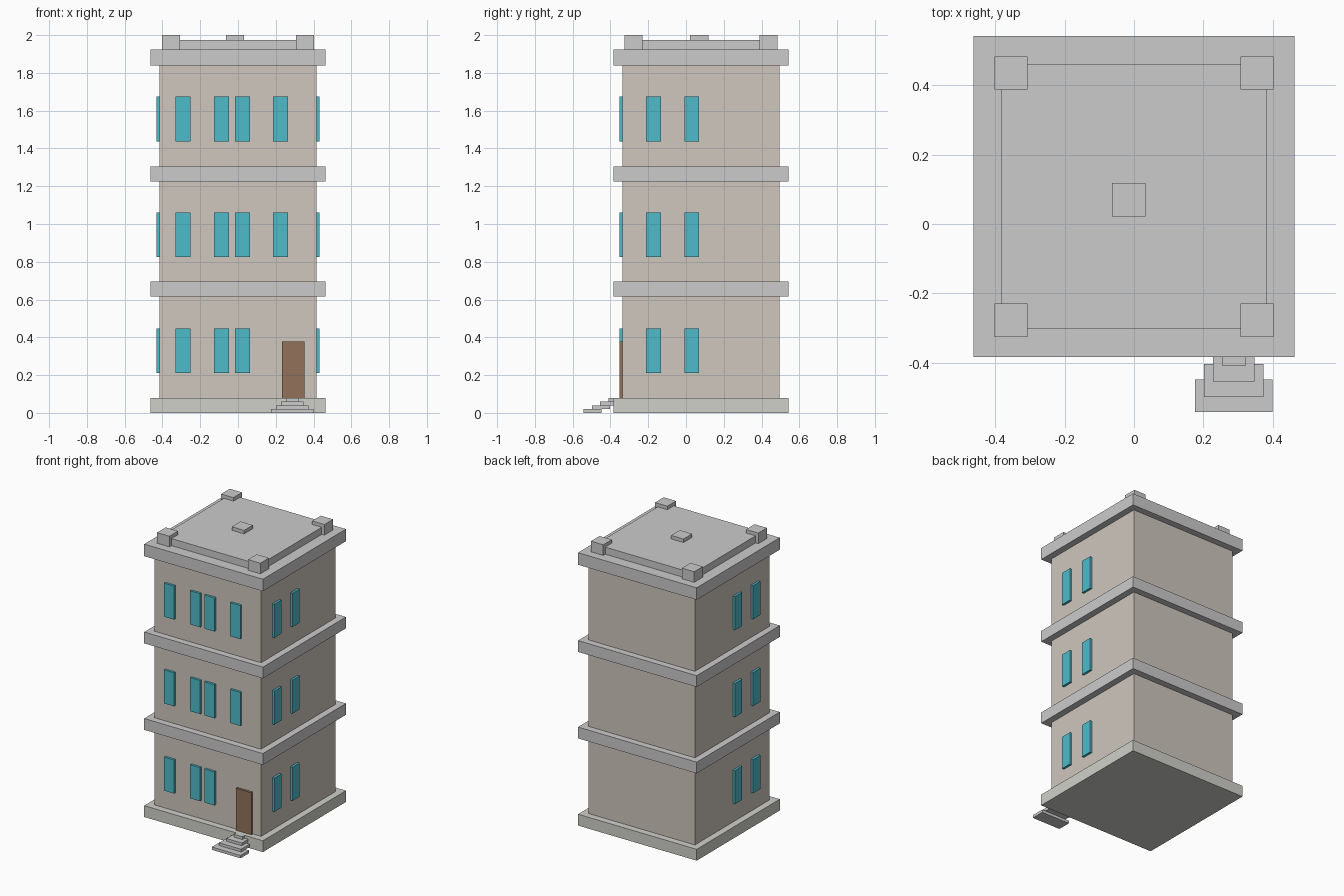
import bpy

if "Cube" in bpy.data.objects:
    bpy.data.objects.remove(bpy.data.objects["Cube"])


def material(name, rgb):
    m = bpy.data.materials.new(name)
    m.diffuse_color = (*rgb, 1)
    m.use_nodes = True
    m.node_tree.nodes["Principled BSDF"].inputs["Base Color"].default_value = m.diffuse_color
    return m


WALL = material("wall_beige", (0.62, 0.57, 0.51))
STONE = material("base_stone", (0.63, 0.63, 0.59))
GLASS = material("window_teal", (0.08, 0.50, 0.60))
WOOD = material("door_brown", (0.29, 0.17, 0.10))


def box(name, x, y, z, mat=None):
    """Box spanning the (min, max) ranges x, y, z."""
    spans = (x, y, z)
    bpy.ops.mesh.primitive_cube_add(size=1, location=[(a + b) / 2 for a, b in spans])
    ob = bpy.context.object
    ob.name = name
    ob.scale = [b - a for a, b in spans]
    bpy.ops.object.transform_apply(location=False, rotation=False, scale=True)
    if mat:
        ob.data.materials.append(mat)
    return ob


CY = 0.079  # the tower's centre in y; the steps project in front of it


def square(name, half, z, mat=None):
    return box(name, (-half, half), (CY - half, CY + half), z, mat)


BODY, SLAB, OUT = 0.416, 0.463, 0.016
FRONT = CY - BODY

# Plinth, storeys and the ledge above each storey
square("base", SLAB, (0, 0.08), STONE)
floors = [(0.08, 0.615), (0.695, 1.225), (1.305, 1.84)]
ledges = [(0.615, 0.695), (1.225, 1.305), (1.84, 1.925)]
for i, (f, l) in enumerate(zip(floors, ledges)):
    square(f"wall_floor_{i + 1}", BODY, f, WALL)
    square(f"ledge_{i + 1}", SLAB, l)

# Windows: front row (door replaces the last one downstairs) and both sides
W = 0.079
for i, z0 in enumerate((0.21, 0.825, 1.437)):
    z = (z0, z0 + 0.237)
    for x in (-0.331, -0.127, -0.016, 0.186)[:3 if i == 0 else 4]:
        box("front_window", (x, x + W), (FRONT - OUT, FRONT + OUT), z, GLASS)
    for y in (-0.211, -0.009):
        for s in (-1, 1):
            x = sorted((s * (BODY - OUT), s * (BODY + OUT)))
            box("side_window", x, (y, y + W), z, GLASS)

# Door
box("door", (0.233, 0.351), (FRONT - OUT, FRONT + OUT), (0.08, 0.377), WOOD)

# Stair of four narrowing treads
for i in range(4):
    half = 0.112 - 0.0263 * i
    y0 = -0.543 + 0.0445 * i
    box(f"step_{i + 1}", (0.288 - half, 0.288 + half), (y0, y0 + 0.095),
        (0.02 * i, 0.02 * (i + 1)))

# Roof deck, corner posts and the small central block
square("roof_deck", 0.382, (1.925, 1.975))
for sx in (-1, 1):
    for sy in (-1, 1):
        cx, cy, h = sx * 0.355, CY + sy * 0.357, 0.048
        box("roof_corner_post", (cx - h, cx + h), (cy - h, cy + h), (1.925, 2.0))
box("roof_block", (-0.063, 0.033), (0.021, 0.118), (1.97, 2.0))
